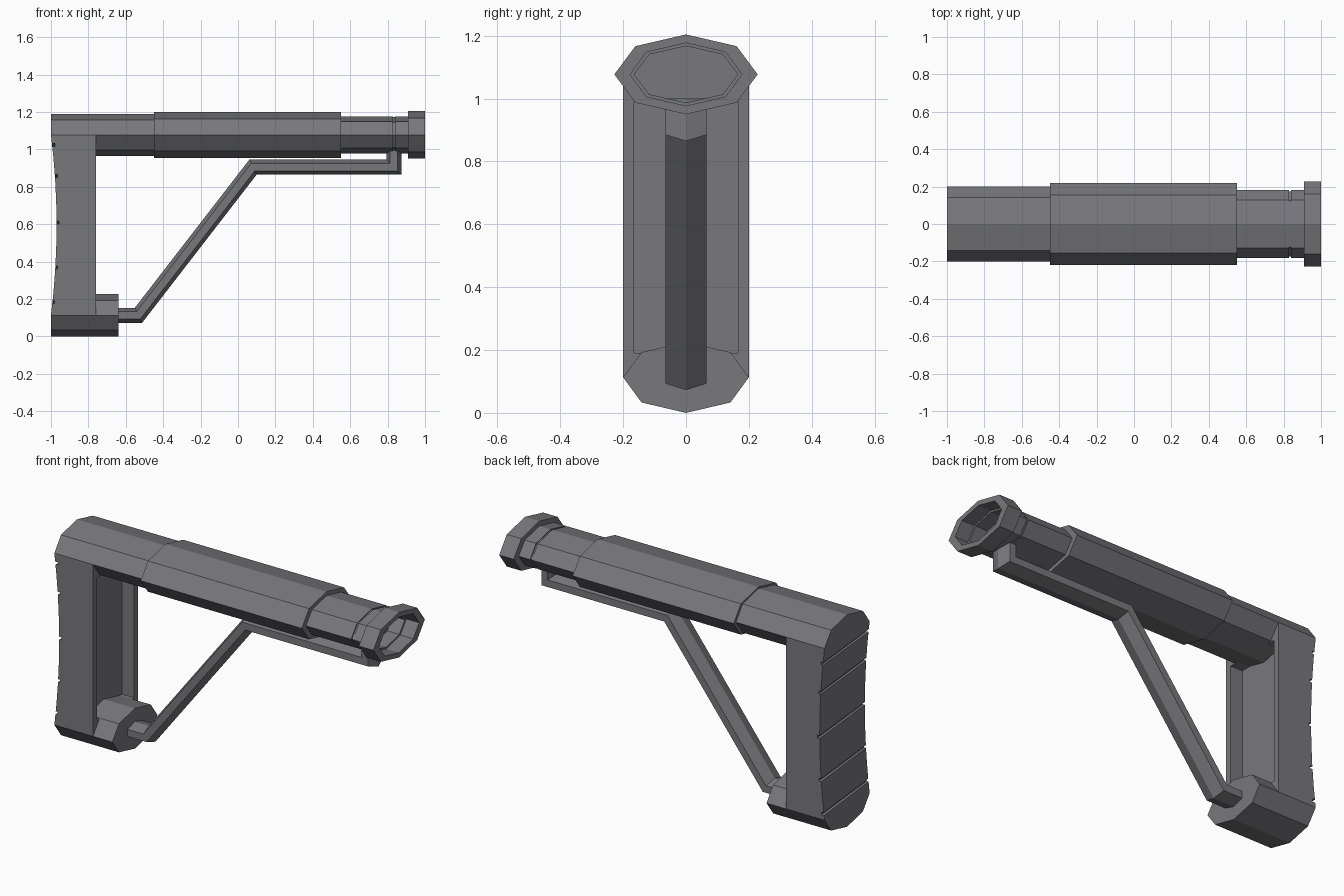
import bpy, bmesh, math
from mathutils import Vector, Matrix

if "Cube" in bpy.data.objects:
    bpy.data.objects.remove(bpy.data.objects["Cube"], do_unlink=True)

grey = bpy.data.materials.new("dark grey")
grey.use_nodes = True
colour = (0.19, 0.188, 0.203, 1)
grey.diffuse_color = colour
bsdf = next(n for n in grey.node_tree.nodes if n.type == "BSDF_PRINCIPLED")
bsdf.inputs["Base Color"].default_value = colour

TUBE_Z = 1.077   # axis height of the upper tube
FOOT_Z = 0.113   # axis height of the foot


def loft(name, rings):
    """Skin a closed solid through rings of equal point count."""
    bm = bmesh.new()
    loops = [[bm.verts.new(p) for p in ring] for ring in rings]
    n = len(loops[0])
    for a, b in zip(loops, loops[1:]):
        for i in range(n):
            j = (i + 1) % n
            bm.faces.new((a[i], a[j], b[j], b[i]))
    bm.faces.new(loops[0][::-1])
    bm.faces.new(loops[-1])
    bmesh.ops.remove_doubles(bm, verts=bm.verts, dist=0.0005)
    bmesh.ops.recalc_face_normals(bm, faces=bm.faces)
    mesh = bpy.data.meshes.new(name)
    bm.to_mesh(mesh)
    bm.free()
    mesh.materials.append(grey)
    ob = bpy.data.objects.new(name, mesh)
    bpy.context.collection.objects.link(ob)
    return ob


def octagon_tube(name, z, sections):
    """Flattened eight-sided tube along x from (x, half width, half height)."""
    angles = [i * math.pi / 4 for i in range(8)]
    return loft(name, [[(x, ry * math.cos(a), z + rz * math.sin(a)) for a in angles]
                       for x, ry, rz in sections])


def cut_box(target, centre, size, tilt=0.0):
    """Subtract a box from the target and discard the box."""
    bm = bmesh.new()
    bmesh.ops.create_cube(bm, size=1, matrix=Matrix.Translation(centre)
                          @ Matrix.Rotation(tilt, 4, "X") @ Matrix.Diagonal((*size, 1)))
    mesh = bpy.data.meshes.new("cutter")
    bm.to_mesh(mesh)
    bm.free()
    mesh.materials.append(grey)
    cutter = bpy.data.objects.new("cutter", mesh)
    cutter.hide_render = True
    bpy.context.collection.objects.link(cutter)
    mod = target.modifiers.new("cut", "BOOLEAN")
    mod.operation, mod.solver, mod.object = "DIFFERENCE", "EXACT", cutter
    graph = bpy.context.evaluated_depsgraph_get()
    result = bpy.data.meshes.new_from_object(target.evaluated_get(graph))
    target.modifiers.clear()
    target.data = result
    bpy.data.objects.remove(cutter, do_unlink=True)


# Upper tube sections
octagon_tube("rear_tube", TUBE_Z, [(-0.85, 0.198, 0.111), (-0.76, 0.2, 0.113), (-0.45, 0.2, 0.113)])
octagon_tube("middle_sleeve", TUBE_Z, [(-0.45, 0.22, 0.122), (0.55, 0.22, 0.122)])

# Front tube with groove, flared collar and open recessed end
octagon_tube("front_tube_and_collar", TUBE_Z, [
    (0.54, 0.183, 0.1), (0.83, 0.183, 0.1), (0.83, 0.175, 0.095), (0.84, 0.175, 0.095),
    (0.84, 0.183, 0.1), (0.91, 0.183, 0.1), (0.91, 0.228, 0.127), (1, 0.228, 0.127),
    (1, 0.178, 0.1), (0.92, 0.178, 0.1), (0.92, 0.165, 0.09), (0.845, 0.165, 0.09)])


# Butt pad, with a concave back and half-octagon ends
def back_x(z):
    t = min(1, abs(z - 0.595) / 0.482)
    return -0.97 - 0.03 * t * t


rows = [(0, 0), (0.033, 0.141)]
steps = 8
rows += [(FOOT_Z + (TUBE_Z - FOOT_Z) * i / steps, 0.2) for i in range(steps + 1)]
rows += [(1.157, 0.141), (1.19, 0)]
pad = loft("butt_pad", [[(back_x(z), -w, z), (-0.76, -w, z), (-0.76, w, z), (back_x(z), w, z)]
                        for z, w in rows])

# Hollow channel in the front of the pad, slanted grip grooves in its back
cut_box(pad, (-0.78, 0, 0.59), (0.11, 0.33, 0.8))
for z in (1.005, 0.84, 0.59, 0.35, 0.165):
    cut_box(pad, (back_x(z), 0, z), (0.026, 0.6, 0.016), -0.09)

# Foot at the bottom of the pad
octagon_tube("foot", FOOT_Z, [(-0.85, 0.198, 0.111), (-0.76, 0.2, 0.113), (-0.64, 0.2, 0.113)])

# Six-sided strut swept along a bent path with mitred corners
path = [Vector(p) for p in ((-0.7, 0.113), (-0.532, 0.113), (0.08, 0.905), (0.833, 0.905), (0.833, 1.0))]
section = [(0, 0.04), (0.065, 0.02), (0.065, -0.02), (0, -0.04), (-0.065, -0.02), (-0.065, 0.02)]
rings = []
for i, p in enumerate(path):
    before = (p - path[i - 1]).normalized() if i else (path[1] - p).normalized()
    after = (path[i + 1] - p).normalized() if i < len(path) - 1 else before
    n1, n2 = Vector((-before.y, before.x)), Vector((-after.y, after.x))
    mitre = (n1 + n2) / (1 + n1.dot(n2))
    rings.append([(p.x + mitre.x * h, y, p.y + mitre.y * h) for y, h in section])
loft("strut", rings)
